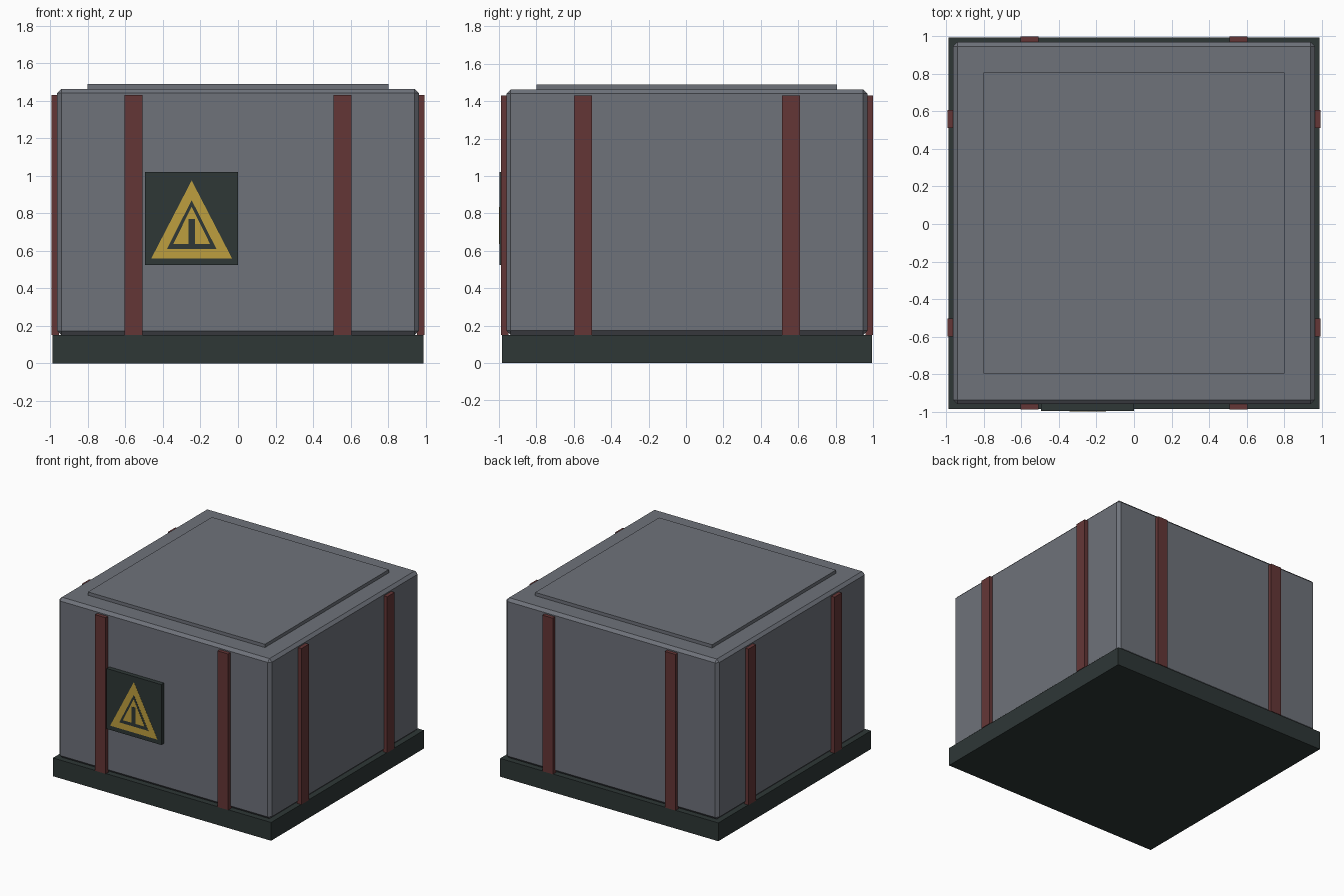
import bpy
import bmesh

cube = bpy.data.objects.get("Cube")
if cube:
    bpy.data.objects.remove(cube, do_unlink=True)


def material(name, rgb):
    """Flat material from 0-255 sRGB values, stored as linear."""
    linear = [((c / 255 + 0.055) / 1.055) ** 2.4 for c in rgb]
    mat = bpy.data.materials.new(name)
    mat.use_nodes = True
    mat.diffuse_color = (*linear, 1)
    mat.node_tree.nodes["Principled BSDF"].inputs["Base Color"].default_value = (*linear, 1)
    return mat


grey = material("grey metal", (110, 114, 122))
dark = material("dark green", (46, 55, 54))
red = material("dull red", (100, 54, 54))
yellow = material("warning yellow", (190, 159, 62))

MID = 0.005     # the sign sticks out in front, so the crate sits slightly back
BODY = 0.965    # half width of the body
STRAP = 0.995   # distance of the strap faces from the centre


def make_object(name, bm, mat):
    bmesh.ops.recalc_face_normals(bm, faces=bm.faces)
    mesh = bpy.data.meshes.new(name)
    bm.to_mesh(mesh)
    bm.free()
    mesh.materials.append(mat)
    obj = bpy.data.objects.new(name, mesh)
    bpy.context.collection.objects.link(obj)
    return obj


def box(name, mat, x, y, z, bevel=0):
    """Box spanning the (low, high) ranges x, y and z."""
    bm = bmesh.new()
    bmesh.ops.create_cube(bm, size=1)
    for v in bm.verts:
        v.co = [low + (c + 0.5) * (high - low) for c, (low, high) in zip(v.co, (x, y, z))]
    if bevel:
        bmesh.ops.bevel(bm, geom=bm.edges[:], offset=bevel, segments=1, affect='EDGES')
    return make_object(name, bm, mat)


def plate(name, mat, outline, front, thickness=0.001):
    """Thin upright plate from an x, z outline, with its face at y = front."""
    bm = bmesh.new()
    face = bm.faces.new([bm.verts.new((x, front, z)) for x, z in outline])
    solid = bmesh.ops.extrude_face_region(bm, geom=[face])
    moved = [v for v in solid["geom"] if isinstance(v, bmesh.types.BMVert)]
    bmesh.ops.translate(bm, verts=moved, vec=(0, thickness, 0))
    return make_object(name, bm, mat)


def centred(half, mid=0.0):
    return (mid - half, mid + half)


# Base, chamfered body and raised lid panel
box("base", dark, centred(0.99), centred(0.99, MID), (0, 0.15))
box("body", grey, centred(BODY), centred(BODY, MID), (0.15, 1.463), bevel=0.023)
box("lid_panel", grey, centred(0.803), centred(0.803, MID), (1.45, 1.49))

# Two straps on each of the four sides
height = (0.15, 1.43)
for side, sign in (("left", 1), ("right", -1)):
    across = centred(0.048, sign * 0.556)
    box("front_strap_" + side, red, across, (MID - STRAP, MID - BODY + 0.01), height)
    box("back_strap_" + side, red, across, (MID + BODY - 0.01, MID + STRAP), height)
    outward = sorted((sign * (BODY - 0.01), sign * STRAP))
    for end, y in (("front", -0.556), ("back", 0.556)):
        box(f"{side}_strap_{end}", red, outward, centred(0.048, MID + y), height)

# Warning sign: board, yellow triangle, dark border, yellow centre, dark stem
SIGN_X = -0.247
box("sign_board", dark, centred(0.248, SIGN_X), (-0.996, MID - BODY + 0.01), (0.525, 1.02))


def triangle(name, mat, half, bottom, top, front):
    plate(name, mat, [(SIGN_X - half, bottom), (SIGN_X + half, bottom), (SIGN_X, top)], front)


triangle("sign_triangle", yellow, 0.215, 0.56, 0.975, -0.997)
triangle("sign_border", dark, 0.132, 0.61, 0.87, -0.998)
triangle("sign_centre", yellow, 0.098, 0.637, 0.835, -0.999)
plate("sign_stem", dark, [(SIGN_X - 0.018, 0.637), (SIGN_X + 0.018, 0.637),
                          (SIGN_X + 0.018, 0.77), (SIGN_X - 0.018, 0.77)], -1.0)
